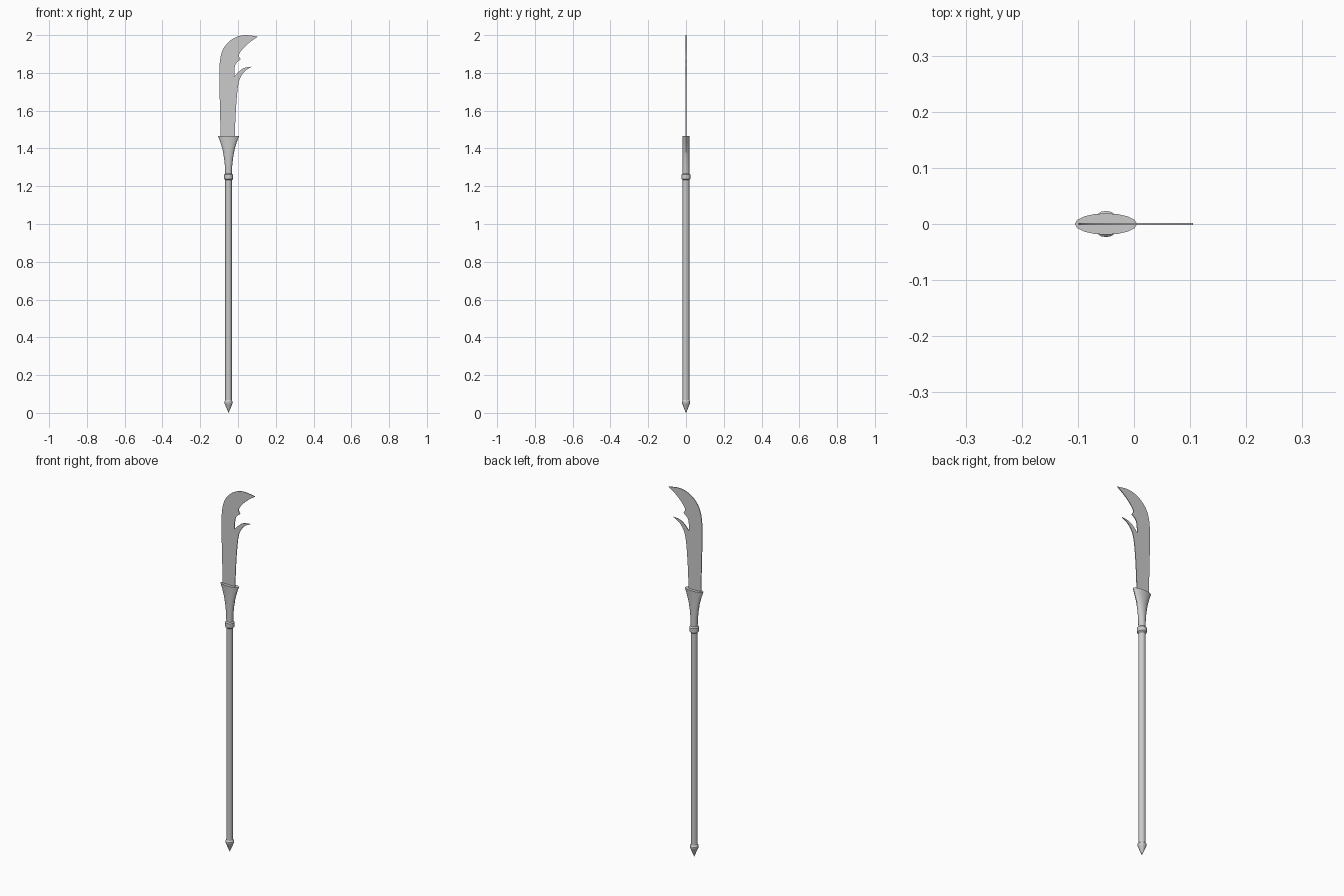
import bpy, bmesh, math
from mathutils import Vector

if "Cube" in bpy.data.objects:
    bpy.data.objects.remove(bpy.data.objects["Cube"])

AXIS_X = -0.05   # the pole sits left of centre, the blade hooks to the right
SIDES = 16


def finish(name, bm):
    bmesh.ops.recalc_face_normals(bm, faces=bm.faces)
    mesh = bpy.data.meshes.new(name)
    bm.to_mesh(mesh)
    bm.free()
    obj = bpy.data.objects.new(name, mesh)
    bpy.context.collection.objects.link(obj)
    bpy.ops.object.select_all(action='DESELECT')
    obj.select_set(True)
    bpy.context.view_layer.objects.active = obj
    bpy.ops.object.shade_smooth_by_angle(angle=math.radians(32))
    return obj


def loft(name, rings):
    """Stack elliptical rings (half width x, half depth y, z) and cap the ends."""
    bm = bmesh.new()
    loops = []
    for rx, ry, z in rings:
        loops.append([bm.verts.new((AXIS_X + rx * math.cos(2 * math.pi * i / SIDES),
                                    ry * math.sin(2 * math.pi * i / SIDES), z))
                      for i in range(SIDES)])
    for a, b in zip(loops, loops[1:]):
        for i in range(SIDES):
            j = (i + 1) % SIDES
            bm.faces.new((a[i], a[j], b[j], b[i]))
    bm.faces.new(loops[0])
    bm.faces.new(loops[-1])
    bmesh.ops.remove_doubles(bm, verts=bm.verts, dist=1e-5)
    return finish(name, bm)


def turned(name, profile):
    return loft(name, [(r, r, z) for r, z in profile])


def smooth_run(points, steps=4):
    """Catmull-Rom curve through the points, without the last one."""
    p = [Vector(q) for q in points]
    p = [2 * p[0] - p[1]] + p + [2 * p[-1] - p[-2]]
    out = []
    for a, b, c, d in zip(p, p[1:], p[2:], p[3:]):
        for s in range(steps):
            t = s / steps
            out.append(0.5 * (2 * b + (c - a) * t + (2 * a - 5 * b + 4 * c - d) * t * t
                              + (3 * b - a - 3 * c + d) * t ** 3))
    return out


# Pole, butt spike and collar
turned("pole", [(0.0175, 0.05), (0.0175, 1.27)])
turned("butt_spike", [(0.0005, 0.0), (0.019, 0.045), (0.022, 0.052),
                      (0.022, 0.06), (0.0175, 0.067)])
turned("collar", [(0.0175, 1.232), (0.0235, 1.238), (0.0235, 1.262), (0.0175, 1.268)])

# Flared socket: widens sideways only
loft("blade_socket", [(0.0175, 0.0175, 1.262), (0.0195, 0.0175, 1.31), (0.024, 0.0175, 1.35),
                      (0.032, 0.0175, 1.395), (0.044, 0.018, 1.435), (0.0555, 0.019, 1.466)])

# Blade outline: smooth runs that meet at sharp corners
runs = [
    # back of the blade up to the tip
    [(-0.092, 1.44), (-0.095, 1.60), (-0.099, 1.76), (-0.096, 1.86), (-0.080, 1.923),
     (-0.045, 1.968), (0.0, 1.993), (0.045, 2.0), (0.105, 1.992)],
    # inside of the hooked tip down to the small notch
    [(0.105, 1.992), (0.062, 1.962), (0.030, 1.932), (0.009, 1.905), (0.005, 1.888), (0.014, 1.872)],
    # notch down to the crotch
    [(0.014, 1.872), (-0.006, 1.855), (-0.017, 1.832), (-0.020, 1.780)],
    # upper side of the small hook
    [(-0.020, 1.780), (0.006, 1.808), (0.035, 1.827), (0.076, 1.833)],
    # underside of the hook and cutting edge to the socket
    [(0.076, 1.833), (0.042, 1.814), (0.015, 1.780), (0.001, 1.735),
     (-0.008, 1.65), (-0.014, 1.55), (-0.018, 1.44)],
]
HALF = 0.002
bm = bmesh.new()
outline = [q for run in runs for q in smooth_run(run)] + [Vector(runs[-1][-1])]
face = bm.faces.new([bm.verts.new((q.x, -HALF, q.y)) for q in outline])
ext = bmesh.ops.extrude_face_region(bm, geom=[face], use_keep_orig=True)
bmesh.ops.translate(bm, vec=(0, 2 * HALF, 0),
                    verts=[v for v in ext["geom"] if isinstance(v, bmesh.types.BMVert)])
bmesh.ops.triangulate(bm, faces=[f for f in bm.faces if len(f.verts) > 4])
finish("blade", bm)
